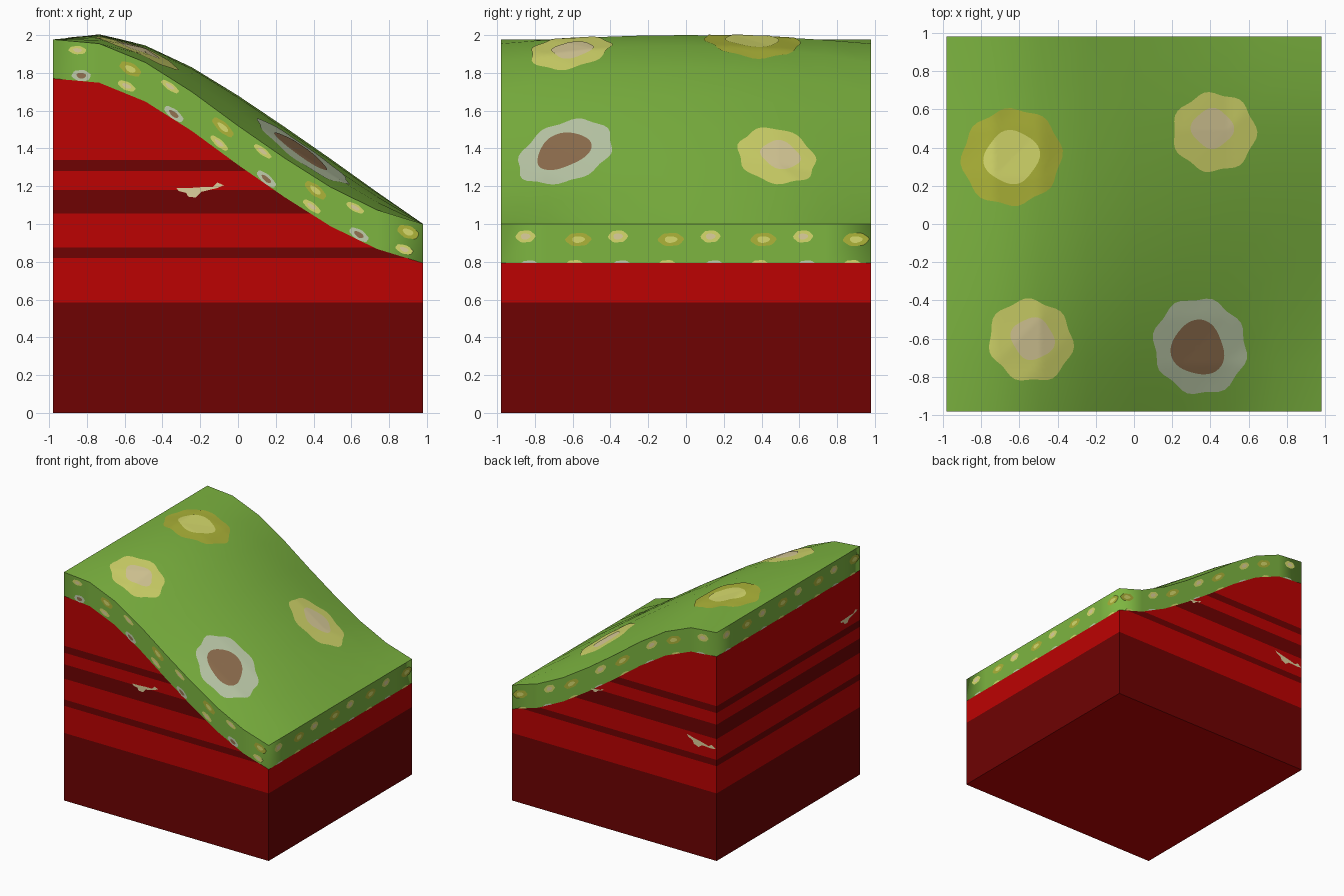
import bpy, bmesh, math
from mathutils import Vector, Matrix
from mathutils.bvhtree import BVHTree

if "Cube" in bpy.data.objects:
    bpy.data.objects.remove(bpy.data.objects["Cube"])

H = 0.98                                     # half width of the block
N = 8                                        # terrain cells per side
EDGE = [1.977, 1.955, 1.855, 1.70, 1.52, 1.35, 1.195, 1.075, 1.0]    # rim height along x
BULGE = [0.0, 0.045, 0.09, 0.13, 0.16, 0.165, 0.15, 0.095, 0.0]      # extra height at y = 0
TURF = 0.207                                 # turf thickness on the sides


def material(name, rgb):
    lin = [(c / 255 / 12.92) if c < 11 else ((c / 255 + 0.055) / 1.055) ** 2.4 for c in rgb]
    m = bpy.data.materials.new(name)
    m.diffuse_color = (*lin, 1)
    m.use_nodes = True
    m.node_tree.nodes["Principled BSDF"].inputs["Base Color"].default_value = m.diffuse_color
    return m


GREEN = material("grass_green", (125, 181, 64))
OLIVE = material("olive", (173, 180, 56))
YELLOW = material("pale_yellow", (214, 218, 108))
BEIGE = material("beige", (222, 208, 156))
GREY = material("pale_grey", (192, 206, 172))
BROWN = material("brown", (146, 113, 80))
RED = material("red", (188, 2, 2))
DARK = material("dark_red", (110, 2, 2))


def finish(bm, name, mats, smooth=True):
    me = bpy.data.meshes.new(name)
    for f in bm.faces:
        f.smooth = smooth
    bm.to_mesh(me)
    for m in mats:
        me.materials.append(m)
    ob = bpy.data.objects.new(name, me)
    bpy.context.collection.objects.link(ob)
    return ob


def coord(i):
    return -H + 2 * H * i / N


def rim(x):
    t = min(max((x + H) / (2 * H) * N, 0), N - 1e-6)
    i = int(t)
    return EDGE[i] + (EDGE[i + 1] - EDGE[i]) * (t - i)


# Rim points, counter-clockwise from the front left corner
ring = [(coord(i), -H) for i in range(N)] + [(H, coord(i)) for i in range(N)]
ring += [(-x, -y) for x, y in ring]


def wall(bm, low, high):
    lo = [bm.verts.new((x, y, low(x))) for x, y in ring]
    hi = [bm.verts.new((x, y, high(x))) for x, y in ring]
    for i in range(len(ring)):
        j = (i + 1) % len(ring)
        bm.faces.new((lo[i], lo[j], hi[j], hi[i]))
    return lo


# Grass surface: bulging grid, with a separate turf skirt round the sides
bm = bmesh.new()
grid = [[bm.verts.new((coord(i), coord(j), EDGE[i] + BULGE[i] * (1 - (coord(j) / H) ** 2)))
         for j in range(N + 1)] for i in range(N + 1)]
for i in range(N):
    for j in range(N):
        bm.faces.new((grid[i][j], grid[i + 1][j], grid[i + 1][j + 1], grid[i][j + 1]))
bm.normal_update()
tree = BVHTree.FromBMesh(bm)
wall(bm, lambda x: rim(x) - TURF, rim)
finish(bm, "grass_layer", [GREEN])

# Soil block: walls sliced into horizontal strata, plus the base
bm = bmesh.new()
base = wall(bm, lambda x: 0.0, lambda x: rim(x) - TURF)
bm.faces.new(base[::-1])
for z in (0.585, 0.82, 0.875, 1.055, 1.18, 1.28, 1.34):
    bmesh.ops.bisect_plane(bm, geom=bm.verts[:] + bm.edges[:] + bm.faces[:],
                           plane_co=(0, 0, z), plane_no=(0, 0, 1))
for f in bm.faces:
    z = f.calc_center_bounds().z
    dark = 0.01 < z < 0.585 or 0.82 < z < 0.875 or 1.055 < z < 1.18 or 1.28 < z < 1.34
    f.material_index = 1 if dark else 0
finish(bm, "soil_block", [RED, DARK], smooth=False)


def patch(bm, place, rx, ry, lobes, wob, phase, rings, segs=48):
    """Fan of concentric rings with a wavy outline, mapped by place(u, v)."""
    def pt(r, a):
        s = r * (1 + wob * math.sin(lobes * a + phase) + 0.03 * math.sin(2 * a + phase))
        return bm.verts.new(place(rx * s * math.cos(a), ry * s * math.sin(a)))
    prev = None
    centre = bm.verts.new(place(0, 0))
    for k in range(1, rings + 1):
        cur = [pt(k / rings, 2 * math.pi * i / segs) for i in range(segs)]
        for i in range(segs):
            j = (i + 1) % segs
            bm.faces.new((centre, cur[i], cur[j]) if prev is None else
                         (prev[i], cur[i], cur[j], prev[j]))
        prev = cur


def drape(cx, cy, lift):
    def place(u, v):
        hit = tree.ray_cast(Vector((cx + u, cy + v, 3)), Vector((0, 0, -1)))[0]
        return hit + Vector((0, 0, lift))
    return place


# Four flower-like spots on the grass: outer (x, y, radius, lobes, wave, colour), inner likewise
spots = [
    ((-0.64, 0.35, 0.255, 8, 0.035, OLIVE), (-0.64, 0.35, 0.14, 4, 0.05, YELLOW)),
    ((0.42, 0.48, 0.21, 7, 0.045, YELLOW), (0.41, 0.50, 0.105, 4, 0.06, BEIGE)),
    ((-0.54, -0.61, 0.215, 7, 0.045, YELLOW), (-0.53, -0.60, 0.11, 4, 0.06, BEIGE)),
    ((0.345, -0.64, 0.245, 8, 0.04, GREY), (0.335, -0.65, 0.14, 3, 0.07, BROWN)),
]
for n, pair in enumerate(spots):
    for part, lift, (x, y, r, lobes, wob, mat) in zip(("petals", "centre"), (0.004, 0.007), pair):
        bm = bmesh.new()
        patch(bm, drape(x, y, lift), r, r, lobes, wob, 0.7 + n, 8)
        finish(bm, f"spot_{part}_{n + 1}", [mat])


def on_side(k, u0, depth, out):
    """Place on side k (0 front, 1 right, 2 back, 3 left), following the rim."""
    rot = Matrix.Rotation(k * math.pi / 2, 3, 'Z')

    def place(u, v):
        p = rot @ Vector((u0 + u, -H - out, 0))
        p.z = rim(p.x) - min(depth - v, TURF)
        return p
    return place


# Small spots along the turf edge, four repeats on each side, merged by colour
FRONT_ROW = [(0.13, 0.045, 0.046, 0.022, YELLOW, BEIGE), (0.41, 0.067, 0.056, 0.034, OLIVE, YELLOW),
             (0.15, 0.178, 0.05, 0.030, GREY, BROWN), (0.39, 0.165, 0.046, 0.024, YELLOW, BEIGE)]
OTHER_ROW = [(0.13, 0.066, 0.05, 0.033, YELLOW, BEIGE), (0.41, 0.082, 0.066, 0.036, OLIVE, YELLOW),
             (0.15, 0.222, 0.05, 0.030, GREY, BROWN), (0.39, 0.216, 0.046, 0.026, YELLOW, BEIGE)]
tiles = {m.name: (m, bmesh.new()) for m in (OLIVE, YELLOW, BEIGE, GREY, BROWN)}
for k in range(4):
    flip = -1 if k == 2 else 1               # the back runs the other way
    for t in range(4):
        for off, depth, rx, ry, outer, inner in (FRONT_ROW if k == 0 else OTHER_ROW):
            u = flip * (-H + 0.49 * t + off)
            patch(tiles[outer.name][1], on_side(k, u, depth, 0.003), rx, ry, 6, 0.05, k, 1, 20)
            if depth < 0.2:
                patch(tiles[inner.name][1], on_side(k, u, depth, 0.005),
                      rx * 0.5, ry * 0.5, 3, 0.06, k, 1, 16)
for name, (mat, bm) in tiles.items():
    finish(bm, "edge_spots_" + name, [mat], smooth=False)

# Pale fossil shapes in the soil: thick body with a thin tail (side, u, z, size, tilt)
SHAPE = [(-0.13, 0.03), (-0.12, 0.015), (-0.08, 0.005), (-0.07, -0.015), (-0.03, -0.02),
         (0.0, 0.01), (0.05, 0.022), (0.085, 0.03), (0.12, 0.045), (0.085, 0.06),
         (0.06, 0.035), (0.0, 0.035), (-0.07, 0.03)]
bm = bmesh.new()
for k, u0, z0, s, tilt in ((0, -0.195, 1.16, 1.0, 0.0), (2, 0.84, 0.955, 1.1, -0.28),
                           (2, 0.16 - 0.32, 1.165, 0.5, 0.1), (3, 0.83, 1.40, 0.95, 0.0)):
    rot = Matrix.Rotation(k * math.pi / 2, 3, 'Z')
    vs = [bm.verts.new(rot @ Vector((u0 + s * u, -H - 0.003, z0 + s * (v + tilt * u))))
          for u, v in SHAPE]
    bm.faces.new(vs)
bmesh.ops.triangulate(bm, faces=bm.faces[:])
finish(bm, "fossils", [BEIGE], smooth=False)
